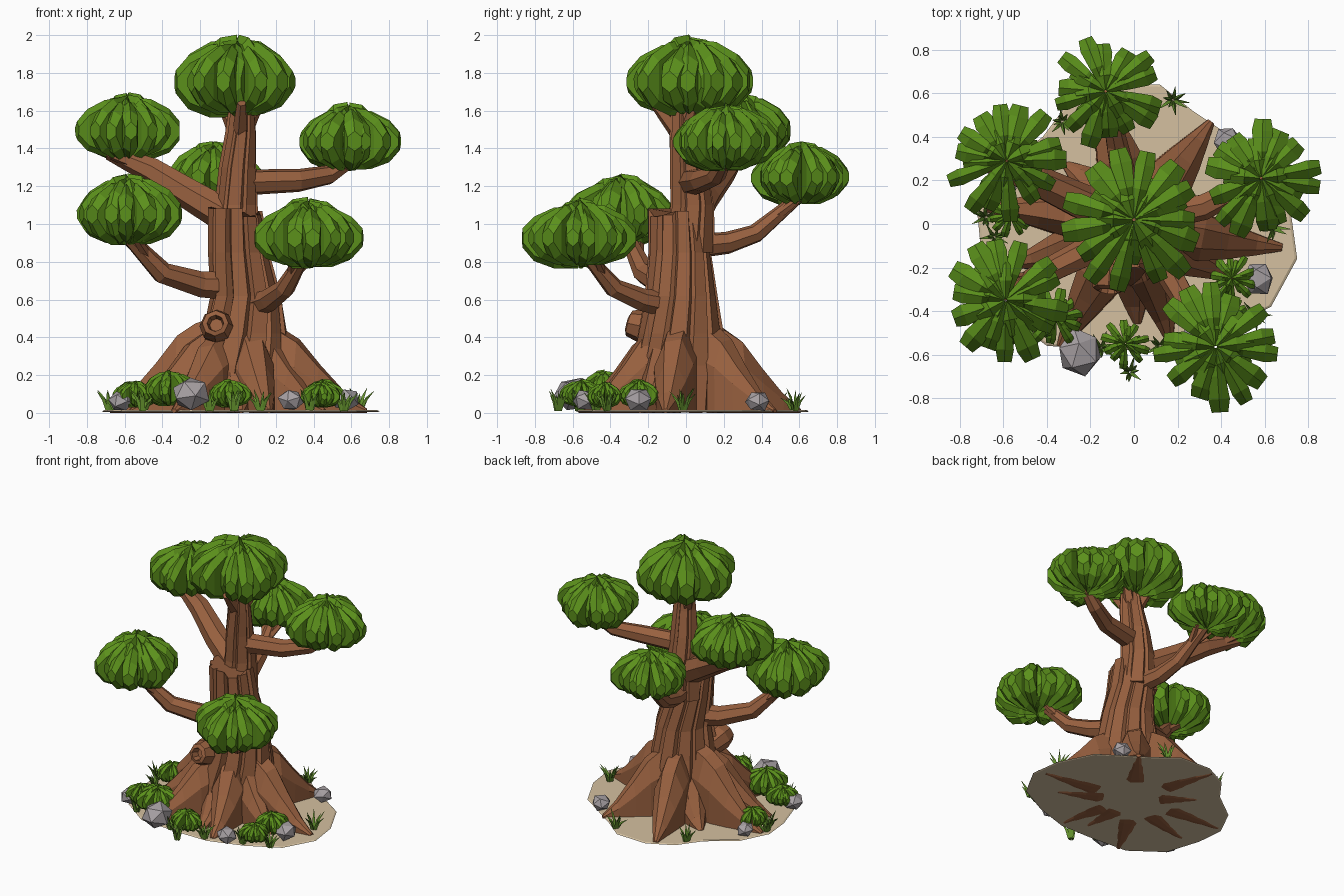
import bpy, bmesh, math, random
from mathutils import Vector

random.seed(4)
if bpy.data.objects.get("Cube"):
    bpy.data.objects.remove(bpy.data.objects["Cube"])


def material(name, rgb):
    m = bpy.data.materials.new(name)
    m.use_nodes = True
    m.diffuse_color = (*rgb, 1)
    m.node_tree.nodes["Principled BSDF"].inputs["Base Color"].default_value = (*rgb, 1)
    return m


LEAF = material("leaf green", (0.105, 0.28, 0.011))
GRASS = material("grass green", (0.12, 0.27, 0.025))
WOOD = material("bark brown", (0.315, 0.118, 0.05))
SAND = material("sand", (0.66, 0.53, 0.35))
STONE = material("stone grey", (0.39, 0.355, 0.37))


def finish(name, bm, mat):
    bmesh.ops.recalc_face_normals(bm, faces=bm.faces)
    mesh = bpy.data.meshes.new(name)
    bm.to_mesh(mesh)
    bm.free()
    mesh.materials.append(mat)
    obj = bpy.data.objects.new(name, mesh)
    bpy.context.collection.objects.link(obj)


def loft(bm, rings):
    """Skin a list of point rings and cap both ends."""
    rows = [[bm.verts.new(p) for p in ring] for ring in rings]
    n = len(rows[0])
    for a, b in zip(rows, rows[1:]):
        for i in range(n):
            j = (i + 1) % n
            bm.faces.new((a[i], a[j], b[j], b[i]))
    bm.faces.new(rows[0])
    bm.faces.new(rows[-1])


def tube(bm, pts, radii, sides=5, straight=False):
    pts = [Vector(p) for p in pts]
    axis = (pts[1] - pts[0]).normalized()
    ref = Vector((1, 0, 0)) if abs(axis.z) > 0.85 else Vector((0, 0, 1))
    rings = []
    for k, p in enumerate(pts):
        t = axis if straight else (pts[min(k + 1, len(pts) - 1)] - pts[max(k - 1, 0)]).normalized()
        u = t.cross(ref).normalized()
        v = u.cross(t)
        rings.append([p + radii[k] * (u * math.cos(a) + v * math.sin(a))
                      for a in (math.tau * i / sides for i in range(sides))])
    loft(bm, rings)


def clump(name, loc, r, arms=14):
    """Leaf ball: a star of ridged upright slices, with a shorter, taller star inside."""
    bm = bmesh.new()
    loc = Vector(loc)
    for count, reach, rise in ((arms, 1.0, 0.72), (arms * 2 // 3, 0.72, 0.8)):
        turn = random.uniform(0, 6)
        for i in range(count):
            a = turn + math.tau * i / count + random.uniform(-0.12, 0.12)
            out = Vector((math.cos(a), math.sin(a), 0))
            side = Vector((-out.y, out.x, 0))
            length = r * reach * random.uniform(0.86, 1.1)
            up = r * rise * random.uniform(0.86, 1.0)
            down = r * 0.62 * random.uniform(0.85, 1.0)
            width = r * random.uniform(0.85, 1.15)
            rings = []
            for f, w, top, low in ((0.03, 0.04, 1, 0.95), (0.45, 0.12, 0.94, 0.95),
                                   (0.8, 0.17, 0.66, 0.72), (1, 0.13, 0.3, 0.3)):
                c = loc + out * length * f
                t, b, w = up * top, -down * low, w * width
                rings.append([c + side * s * w + Vector((0, 0, z)) for s, z in
                              ((0, t), (1, t - 0.12 * r), (0.95, b + 0.1 * r),
                               (0, b), (-0.95, b + 0.1 * r), (-1, t - 0.12 * r))])
            loft(bm, rings)
    finish(name, bm, LEAF)


# Ground patch
bm = bmesh.new()
outline = [(0.75, -0.16), (0.72, 0.06), (0.6, 0.3), (0.42, 0.42), (0.27, 0.52), (0.12, 0.64),
           (-0.12, 0.65), (-0.3, 0.56), (-0.42, 0.4), (-0.62, 0.25), (-0.72, 0.05), (-0.7, -0.15),
           (-0.62, -0.4), (-0.4, -0.56), (-0.1, -0.58), (0.15, -0.58), (0.4, -0.5), (0.63, -0.38)]
loft(bm, [[(x * s, y * s, z) for x, y in outline] for s, z in ((0.985, 0.004), (1, 0.008), (0.985, 0.014))])
finish("ground", bm, SAND)


# Trunk: twisted bark strips, lower section with a jagged rim
def trunk(name, rows, strips, twist, jag):
    bm = bmesh.new()
    n = strips * 3
    width = [random.uniform(0.93, 1.07) for _ in range(strips)]
    rim = [random.uniform(-jag, jag) for _ in range(strips)]
    rings = []
    for k, (z, cx, cy, r) in enumerate(rows):
        ring = []
        for i in range(n):
            s, part = divmod(i, 3)
            a = math.tau * (s + (0, 0.14, 0.82)[part]) / strips + twist * z
            rr = r * (0.86 if part == 0 else width[s])
            dz = rim[s] if k == len(rows) - 1 else 0
            ring.append((cx + rr * math.cos(a), cy + rr * math.sin(a), z + dz))
        rings.append(ring)
    loft(bm, rings)
    finish(name, bm, WOOD)


trunk("lower_trunk", [(0.008, 0.02, -0.02, 0.28), (0.25, 0.02, -0.02, 0.255), (0.42, 0.035, -0.02, 0.225),
                      (0.62, 0.04, -0.02, 0.19), (0.85, 0.0, -0.03, 0.165), (1.06, -0.02, -0.05, 0.148)],
      11, 0.5, 0.035)
trunk("upper_trunk", [(0.85, -0.01, 0.02, 0.13), (1.1, -0.005, 0.03, 0.112), (1.3, 0.0, 0.01, 0.097),
                      (1.48, 0.015, -0.01, 0.08), (1.66, 0.02, -0.02, 0.062)], 7, 0.5, 0.01)

# Buttress roots: high shoulders, then a steep run down to a narrow tip
bm = bmesh.new()
for deg, length, bend, size in [(-13, 0.69, 4, 1), (50, 0.59, 3, 1), (100, 0.63, 6, 1), (168, 0.68, 6, 1.05),
                                (204, 0.6, -6, 0.95), (236, 0.66, 3, 0.92), (266, 0.46, 6, 0.8),
                                (293, 0.56, -6, 1), (326, 0.52, 6, 0.95), (134, 0.42, 5, 0.75)]:
    rings = []
    for f, w, top in ((0.1, 0.1, 0.5), (0.33, 0.115, 0.45), (0.47, 0.115, 0.39), (0.64, 0.088, 0.25),
                      (0.83, 0.052, 0.11), (1, 0.018, 0.022)):
        a = math.radians(deg + bend * f)
        out = Vector((math.cos(a), math.sin(a), 0))
        side = Vector((-out.y, out.x, 0))
        c = out * f * length
        h = top * size
        keel = 0 if f > 0.45 else 0.008
        rings.append([c + side * w * s + Vector((0, 0, z)) for s, z in
                      ((-0.25, keel), (-0.9, 0.01), (-0.95, h * 0.62), (-0.45, h * 0.96),
                       (0.35, h), (0.9, h * 0.66), (0.95, 0.01), (0.25, keel))])
    loft(bm, rings)
finish("roots", bm, WOOD)

# Hollow knot on the front
bm = bmesh.new()
tube(bm, [(-0.1, -0.12, 0.43), (-0.115, -0.23, 0.46), (-0.12, -0.3, 0.475), (-0.12, -0.31, 0.475),
          (-0.115, -0.26, 0.465)], (0.075, 0.09, 0.07, 0.045, 0.035), 8, straight=True)
finish("knot", bm, WOOD)

# Branches, each with two side twigs
branches = {
    "left_branch": ([(0.02, 0.02, 1.22), (0.32, 0.08, 1.23), (0.48, 0.16, 1.26), (0.64, 0.22, 1.36)], 0.062),
    "right_upper_branch": ([(-0.02, 0.02, 1.02), (-0.24, 0.1, 1.15), (-0.45, 0.2, 1.28), (-0.68, 0.28, 1.38)], 0.085),
    "right_lower_branch": ([(0, -0.06, 0.67), (-0.2, -0.12, 0.68), (-0.4, -0.22, 0.74), (-0.6, -0.32, 0.95)], 0.07),
    "front_branch": ([(0.06, -0.05, 0.56), (0.17, -0.24, 0.6), (0.25, -0.38, 0.66), (0.36, -0.54, 0.85)], 0.062),
    "back_branch": ([(0, 0.02, 0.88), (-0.05, 0.22, 0.9), (-0.08, 0.37, 0.95), (-0.13, 0.62, 1.16)], 0.06),
}
for name, (pts, r) in branches.items():
    bm = bmesh.new()
    tube(bm, pts, (r * 1.15, r, r * 0.85, r * 0.5), 7)
    fork, tip = Vector(pts[2]), Vector(pts[3])
    out = (tip - fork).cross(Vector((0, 0, 1))).normalized()
    for s in (-1, 1):
        start = fork + (tip - fork) * 0.35
        tube(bm, [start, fork + (tip - fork) * 0.85 + out * 0.07 * s], (r * 0.45, r * 0.3), 5)
    finish(name, bm, WOOD)
bm = bmesh.new()
for end in ((0.02, -0.17, 1.64), (-0.1, 0.08, 1.68), (0.13, 0.06, 1.68)):
    tube(bm, [(0.01, -0.01, 1.44), end], (0.05, 0.025), 5)
finish("crown_twigs", bm, WOOD)

# Leaf balls
for name, loc, r in [("crown_leaves", (0.0, 0.02, 1.75), 0.32), ("back_leaves", (-0.13, 0.61, 1.245), 0.245),
                     ("right_upper_leaves", (-0.585, 0.29, 1.49), 0.26),
                     ("right_lower_leaves", (-0.59, -0.35, 1.05), 0.275),
                     ("front_leaves", (0.375, -0.565, 0.925), 0.275), ("left_leaves", (0.585, 0.21, 1.435), 0.265)]:
    clump(name, loc, r)

# Bushes
for x, y, r in [(-0.36, -0.43, 0.14), (-0.04, -0.55, 0.11), (0.45, -0.25, 0.11),
                (-0.57, 0.04, 0.105), (0.44, -0.43, 0.1), (-0.54, -0.36, 0.105)]:
    clump("bush", (x, y, r * 0.85), r, 10)

# Rocks
for x, y, r in [(-0.25, -0.59, 0.105), (0.57, -0.25, 0.075), (0.28, -0.53, 0.07),
                (0.43, 0.38, 0.065), (-0.62, -0.38, 0.068), (-0.6, 0.16, 0.06)]:
    bm = bmesh.new()
    bmesh.ops.create_icosphere(bm, subdivisions=1, radius=r)
    bmesh.ops.rotate(bm, verts=bm.verts, matrix=Vector((0, 0, 1)).rotation_difference(Vector((x, 1, r))).to_matrix())
    for v in bm.verts:
        v.co = v.co * random.uniform(0.92, 1.08)
        v.co = Vector((x + v.co.x, y + v.co.y * 1.08, max(0.003, v.co.z * 0.87 + r * 0.95)))
    finish("rock", bm, STONE)

# Grass tufts
bm = bmesh.new()
for x, y in [(0.18, 0.57), (-0.02, -0.68), (-0.68, 0.03), (-0.64, -0.06), (-0.33, 0.47), (0.12, -0.56),
             (0.64, -0.02), (0.56, -0.42), (-0.15, -0.57), (0.38, -0.48), (-0.5, -0.47)]:
    for i in range(9):
        a = i * math.tau / 9 + random.uniform(-0.3, 0.3)
        lean, h = random.uniform(0.02, 0.07), random.uniform(0.06, 0.12)
        out = Vector((math.cos(a), math.sin(a), 0))
        base = Vector((x, y, 0.012)) + out * 0.012
        tube(bm, [base, base + out * lean * 0.4 + Vector((0, 0, h * 0.6)), base + out * lean + Vector((0, 0, h))],
             (0.011, 0.009, 0.001), 3)
finish("grass", bm, GRASS)
